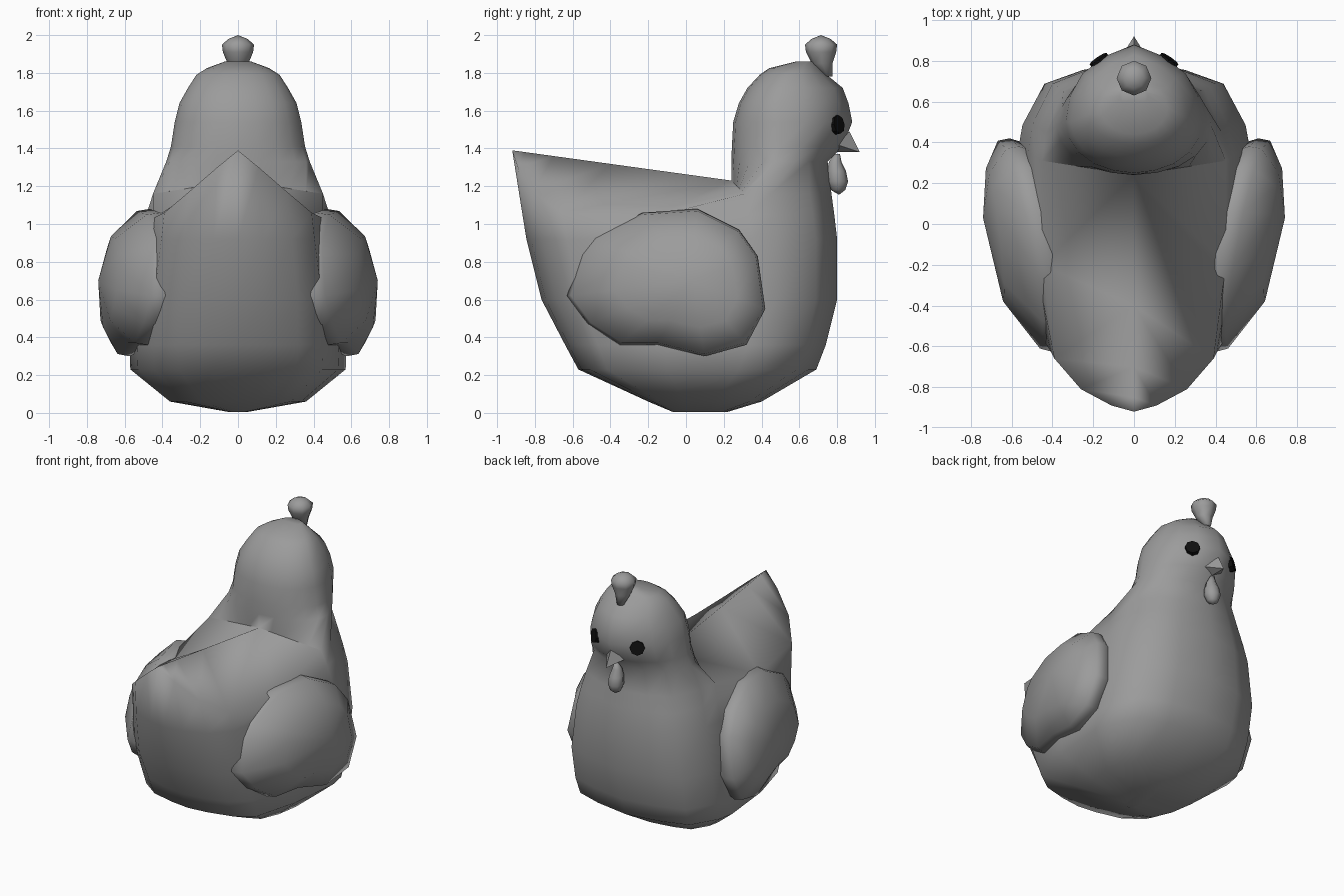
import bpy, bmesh, math
from mathutils import Vector

cube = bpy.data.objects.get("Cube")
if cube:
    bpy.data.objects.remove(cube)


def material(name, rgb):
    m = bpy.data.materials.new(name)
    m.use_nodes = True
    m.diffuse_color = (*rgb, 1)
    m.node_tree.nodes["Principled BSDF"].inputs["Base Color"].default_value = (*rgb, 1)
    return m


GREY = material("plain grey", (0.33, 0.33, 0.33))
BLACK = material("eye black", (0.005, 0.005, 0.005))


def build(name, lofts, mat, smooth=100):
    """Bridge each list of closed rings; cap the chosen ends."""
    bm = bmesh.new()
    for rings, caps in lofts:
        vs = [[bm.verts.new(p) for p in r] for r in rings]
        n = len(vs[0])
        for a, b in zip(vs, vs[1:]):
            for i in range(n):
                j = (i + 1) % n
                bm.faces.new((a[i], a[j], b[j], b[i]))
        if caps[0]:
            bm.faces.new(vs[0][::-1])
        if caps[1]:
            bm.faces.new(vs[-1])
    bmesh.ops.remove_doubles(bm, verts=bm.verts, dist=0.0005)
    bmesh.ops.recalc_face_normals(bm, faces=bm.faces)
    me = bpy.data.meshes.new(name)
    bm.to_mesh(me)
    bm.free()
    ob = bpy.data.objects.new(name, me)
    bpy.context.collection.objects.link(ob)
    me.materials.append(mat)
    if smooth:
        bpy.ops.object.select_all(action='DESELECT')
        ob.select_set(True)
        bpy.context.view_layer.objects.active = ob
        bpy.ops.object.shade_smooth_by_angle(angle=math.radians(smooth))
    return ob


# Half outlines as (width fraction, depth fraction)
BODY_BACK = [(0, 0), (.25, .02), (.55, .07), (.78, .18), (.93, .55), (1, 1)]
BODY_FRONT = [(.96, .3), (.77, .75), (.44, .9), (0, 1)]
NECK_BACK = [(0, 0), (.3, .05), (.58, .18), (.8, .4), (.95, .7), (1, 1)]
HEAD_FRONT = [(.93, .35), (.75, .63), (.42, .85), (0, 1)]


def half(z, yb, yf, w, yw, back, front):
    return ([Vector((u * w, yb + (yw - yb) * v, z)) for u, v in back]
            + [Vector((u * w, yw + (yf - yw) * v, z)) for u, v in front])


def mirror(pts):
    return pts + [Vector((-p.x, p.y, p.z)) for p in pts[-2:0:-1]]


# Body: levels as height, back, front, half width, widest depth
levels = [(.005, -.07, .22, .05, .1), (.06, -.2, .4, .36, .15),
          (.23, -.57, .69, .57, .28), (.36, -.64, .74, .575, .33),
          (.6, -.765, .8, .57, .35), (.92, -.845, .8, .52, .35)]
body = [half(*l, BODY_BACK, BODY_FRONT) for l in levels]

# Tail rim climbs to the tip, its front half carries on round the chest
eave = half(1.05, -.88, .785, .485, .33, BODY_BACK, BODY_FRONT)
eave[:5] = [Vector(p) for p in ((0, -.92, 1.39), (.11, -.89, 1.3), (.26, -.81, 1.17),
                                (.39, -.66, 1.06), (.45, -.2, 1.03))]

# Ridge closes the back, the front of the same ring starts the neck
rim = half(1.16, -.9, .77, .45, .31, BODY_BACK, BODY_FRONT)
for i, y in enumerate((-.92, -.85, -.7, -.4, .24)):
    rim[i] = Vector((0, y, 1.39 - .16 * (y + .92) / 1.16))
collar = [rim[4].lerp(rim[5], i / 5) for i in range(6)] + rim[6:]
neck_levels = [(1.33, .24, .75, .38, .48), (1.41, .243, .83, .355, .5),
               (1.54, .25, .88, .335, .5), (1.64, .28, .86, .31, .5),
               (1.72, .325, .83, .265, .52), (1.79, .39, .745, .22, .54),
               (1.825, .44, .71, .165, .57), (1.86, .58, .67, .07, .63)]
neck = [collar] + [half(*l, NECK_BACK, HEAD_FRONT) for l in neck_levels]
build("body", [([mirror(r) for r in body + [eave, rim]], (True, False)),
               ([mirror(r) for r in neck], (False, True))], GREY)


def disc(z, y, r, n=8):
    return [Vector((r * math.cos(2 * math.pi * i / n),
                    y + r * math.sin(2 * math.pi * i / n), z)) for i in range(n)]


# Comb and wattle
build("comb", [([disc(*r) for r in ((1.78, .75, .025), (1.85, .72, .055),
      (1.91, .715, .08), (1.95, .715, .085), (1.98, .715, .05), (2.0, .715, 0))],
      (True, False))], GREY)
build("wattle", [([disc(*r) for r in ((1.155, .81, 0), (1.18, .805, .038),
      (1.225, .803, .055), (1.28, .797, .05), (1.33, .79, .033), (1.37, .8, .015))],
      (False, True))], GREY)

# Beak
base = [Vector(p) for p in ((0, .865, 1.49), (.075, .8, 1.42), (0, .8, 1.38), (-.075, .8, 1.42))]
build("beak", [([base, [Vector((0, .92, 1.38))] * 4], (True, False))], GREY, 0)

# Wings: a domed outline that leans with the body and flattens outward
OUTLINE = [(-.63, .62), (-.56, .84), (-.49, .93), (-.23, 1.06), (.06, 1.08), (.28, .97),
           (.38, .83), (.42, .55), (.32, .36), (.1, .3), (-.15, .36), (-.35, .36), (-.52, .47)]


def wing_ring(side, scale, out):
    ring = []
    for y, z in OUTLINE:
        y, z = .03 + (y - .03) * scale, .7 + (z - .7) * scale
        lean = scale * (.2 * y - .13 * (z - .7))
        ring.append(Vector((side * (.525 + lean + out), y, z)))
    return ring


# Eyes: thin eight-sided discs on the slanted cheeks
def eye_ring(side, out, r):
    n = Vector((side * .55, .8, .15)).normalized()
    across = n.cross(Vector((0, 0, 1))).normalized()
    up = across.cross(n)
    c = Vector((side * .165, .795, 1.525)) + n * out
    return [c + across * r * math.cos(math.pi * i / 4) + up * r * math.sin(math.pi * i / 4)
            for i in range(8)]


for side, word in ((1, "left"), (-1, "right")):
    rings = [wing_ring(side, s, o) for s, o in
             ((.9, -.12), (1, -.02), (.97, .045), (.62, .16), (0, .215))]
    build(word + "_wing", [(rings, (True, False))], GREY)
    build(word + "_eye", [([eye_ring(side, -.02, .05), eye_ring(side, .02, .05)],
                           (True, True))], BLACK, 0)
